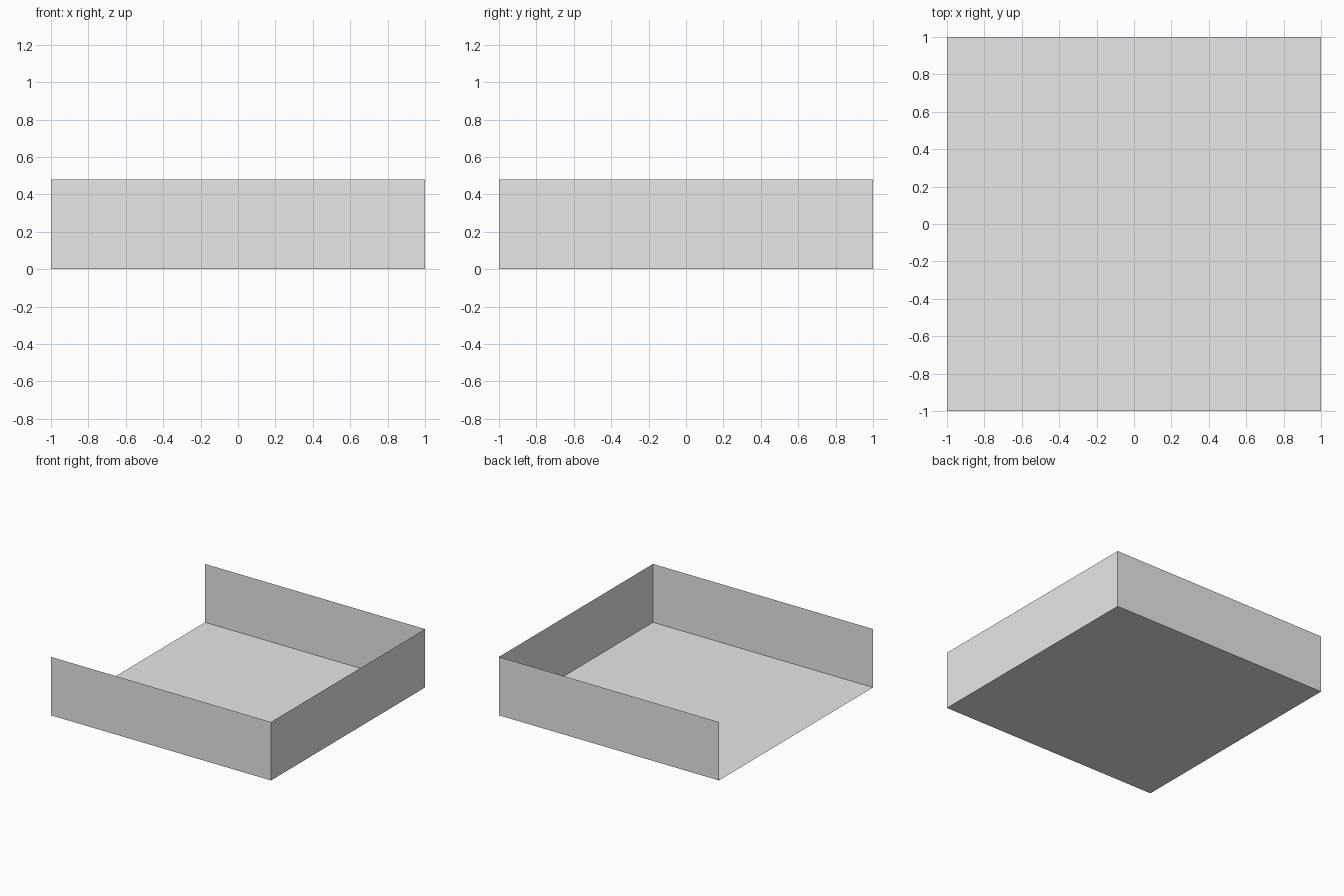
import bpy
import bmesh
from mathutils import Matrix, Vector

WIDTH, DEPTH, HEIGHT = 2.0, 2.0, 0.48

default_cube = bpy.data.objects.get("Cube")
if default_cube:
    bpy.data.objects.remove(default_cube, do_unlink=True)

# Plain light grey
grey = bpy.data.materials.new("light_grey")
grey.use_nodes = True
colour = (0.8, 0.8, 0.8, 1.0)
grey.diffuse_color = colour
grey.node_tree.nodes["Principled BSDF"].inputs["Base Color"].default_value = colour

# Thin-walled box, open at the top and on the -x side
bm = bmesh.new()
bmesh.ops.create_cube(bm, size=1.0)
open_sides = [Vector((0, 0, 1)), Vector((-1, 0, 0))]
bm.normal_update()
removed = [f for f in bm.faces if any(f.normal.dot(d) > 0.9 for d in open_sides)]
bmesh.ops.delete(bm, geom=removed, context='FACES')

# Full size, standing on the ground
bm.transform(Matrix.Translation((0, 0, HEIGHT / 2))
             @ Matrix.Diagonal((WIDTH, DEPTH, HEIGHT, 1)))

mesh = bpy.data.meshes.new("open_tray")
bm.to_mesh(mesh)
bm.free()
mesh.materials.append(grey)
tray = bpy.data.objects.new("open_tray", mesh)
bpy.context.collection.objects.link(tray)
